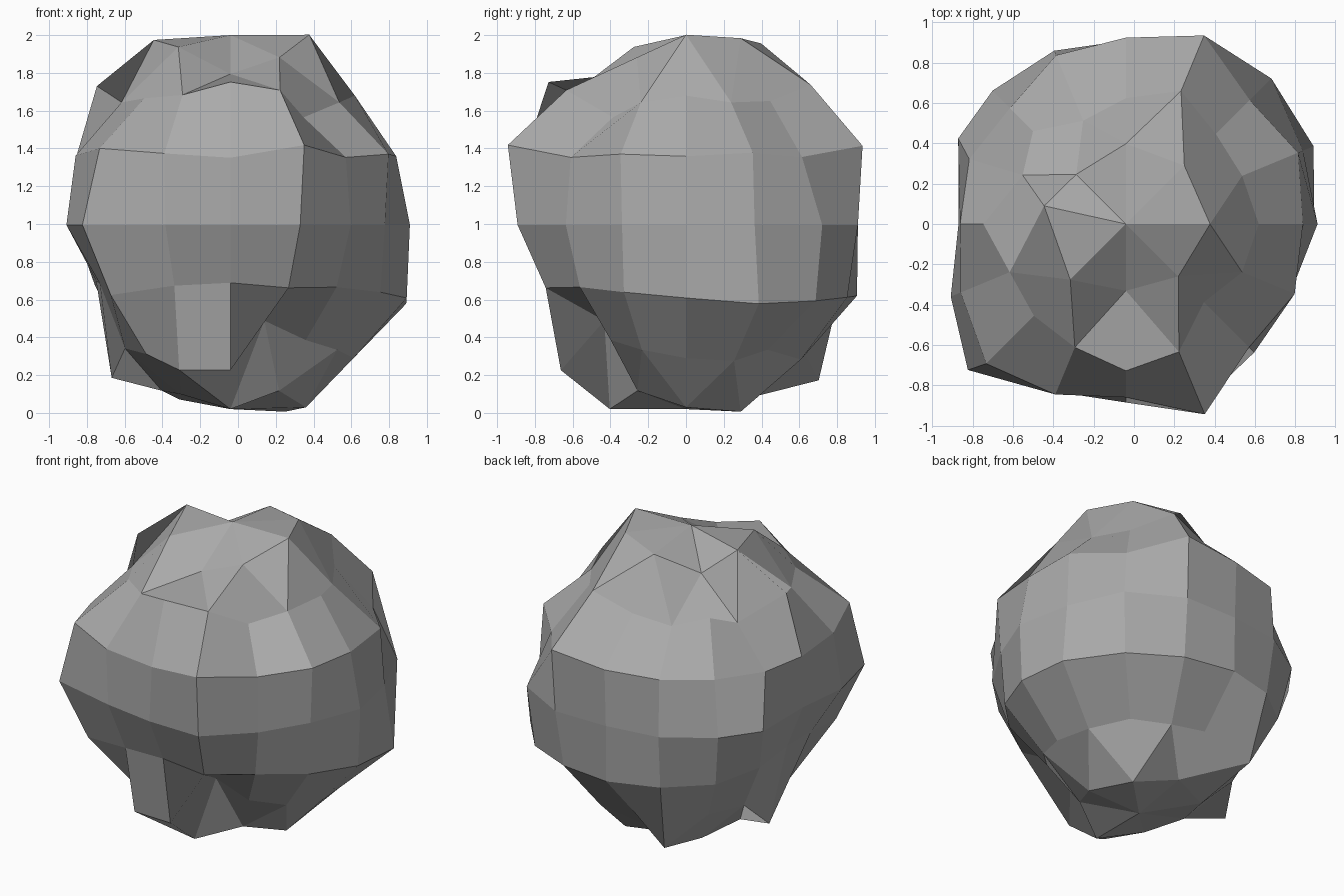
import bpy, bmesh, math
from mathutils import Vector

if "Cube" in bpy.data.objects:
    bpy.data.objects.remove(bpy.data.objects["Cube"])

CENTRE = (-0.04, 0.0, 0.995)
STEP = math.radians(22.5)

# Lumpy radius of each latitude ring, counter-clockwise from +x
CROWN = [1.09, 1.07, 1.04, .91, 1.06, 1.02, .865, .96]
SHOULDER = [.95, .90, .91, 1.03, .90, .80, .94, .80,
            1.02, .90, .93, .955, 1.05, .99, .79, .90]
UPPER = [.95, 1.0, .94, 1.095, 1.0, .98, .88, .91,
         .89, .96, 1.06, .99, .93, 1.105, .935, .98]
MIDDLE = [.95, .95, 1.02, .985, .91, .93, .935, .90,
          .83, .94, 1.08, .90, .885, .965, .90, .885]
LOWER = [1.01, 1.09, 1.05, 1.0, .98, .95, .92, .84,
         .77, .81, .97, .84, .80, .87, .86, .93]
UNDERSIDE = [.96, .98, .90, .97, .92, 1.12, .90, .88,
             1.0, .89, .93, 1.045, 1.02, .69, .83, .90]
BASE = [1.045, 1.07, .98, 1.0, .95, .97, 1.055, .95]

bm = bmesh.new()


def point(r, lat, az):
    return bm.verts.new((CENTRE[0] + r * math.cos(lat) * math.cos(az),
                         CENTRE[1] + r * math.cos(lat) * math.sin(az),
                         CENTRE[2] + r * math.sin(lat)))


def ring(radii, level):
    n = len(radii)
    return [point(r, level * STEP, i * math.tau / n) for i, r in enumerate(radii)]


def cap(pole, inner, outer):
    # Eight inner corners meet sixteen outer ones with kites and triangles
    for i in range(8):
        a, b, k = inner[i], inner[(i + 1) % 8], 2 * i
        bm.faces.new((pole, a, b))
        bm.faces.new((a, outer[k - 1], outer[k], outer[k + 1]))
        bm.faces.new((a, outer[k + 1], b))


# Quad bands round the body
bands = [ring(r, lv) for r, lv in ((SHOULDER, 2.05), (UPPER, 1), (MIDDLE, 0),
                                   (LOWER, -1), (UNDERSIDE, -2.1))]
crown, base = ring(CROWN, 3), ring(BASE, -3)
for hi, lo in zip(bands, bands[1:]):
    for i in range(16):
        j = (i + 1) % 16
        bm.faces.new((lo[i], lo[j], hi[j], hi[i]))

# Top and bottom caps
cap(point(1.005, math.pi / 2, 0), crown, bands[0])
cap(point(.975, -math.pi / 2, 0), base, bands[-1])

# Sideways nudges on a few lumps
for v, move in ((crown[4], (0, .09, 0)), (bands[0][7], (0, .03, 0)),
                (bands[2][7], (0, .08, 0)), (bands[2][10], (-.02, .04, 0)),
                (bands[4][8], (.05, .07, -.075)), (bands[4][12], (0, .03, -.02))):
    v.co += Vector(move)

bmesh.ops.recalc_face_normals(bm, faces=bm.faces)
mesh = bpy.data.meshes.new("boulder")
bm.to_mesh(mesh)
bm.free()
stone = bpy.data.materials.new("dark_stone")
stone.diffuse_color = (.4, .4, .4, 1)
stone.use_nodes = True
stone.node_tree.nodes["Principled BSDF"].inputs["Base Color"].default_value = stone.diffuse_color
mesh.materials.append(stone)
bpy.context.collection.objects.link(bpy.data.objects.new("boulder", mesh))
